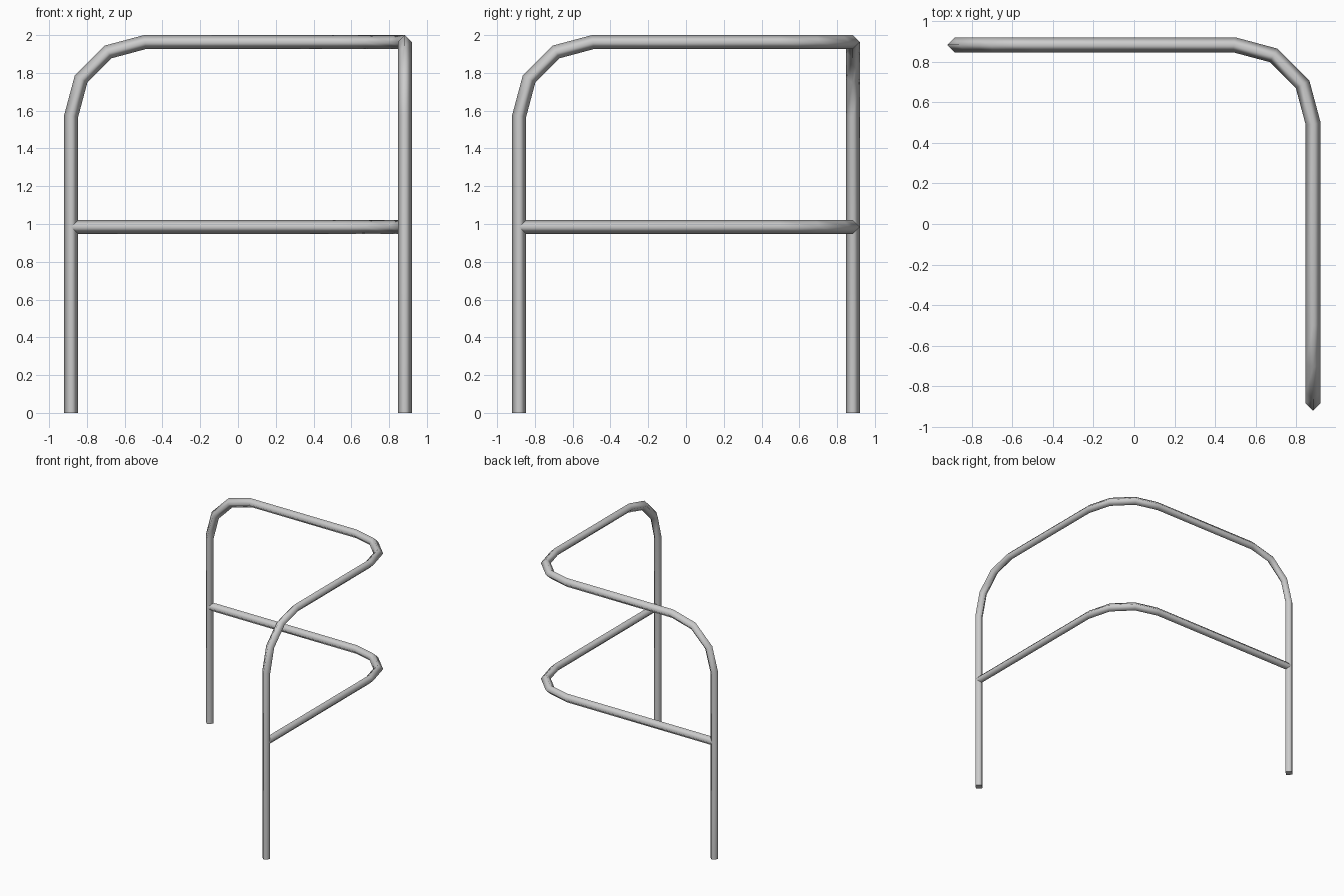
import bpy, bmesh, math
from mathutils import Vector

cube = bpy.data.objects.get("Cube")
if cube:
    bpy.data.objects.remove(cube, do_unlink=True)

R = 0.037            # tube half width
S = 0.92 - R         # offset of the tube centre line
TOP = 2 - R          # height of the top rail
MID = 0.985          # height of the middle rail
BEND = 0.39          # bend radius
STEPS = 3            # straight pieces per bend

steel = bpy.data.materials.new("grey_steel")
steel.use_nodes = True
grey = (0.6, 0.6, 0.6, 1)
steel.diffuse_color = grey
steel.node_tree.nodes["Principled BSDF"].inputs["Base Color"].default_value = grey


def rounded_path(corners):
    """Replace every inner corner with a faceted quarter bend."""
    pts = [Vector(c) for c in corners]
    path = [pts[0]]
    for a, b, c in zip(pts, pts[1:], pts[2:]):
        d_in, d_out = (b - a).normalized(), (c - b).normalized()
        centre = b - d_in * BEND + d_out * BEND
        for i in range(STEPS + 1):
            t = math.pi / 2 * i / STEPS
            path.append(centre + BEND * (d_in * math.sin(t) - d_out * math.cos(t)))
    return path + [pts[-1]]


def tube(name, corners, side):
    """Sweep a four-sided diamond section along a path with mitred joints."""
    path = rounded_path(corners)
    dirs = [(b - a).normalized() for a, b in zip(path, path[1:])]
    u = Vector(side)
    v = dirs[0].cross(u)
    bm = bmesh.new()
    section = [path[0] + R * o for o in (u, v, -u, -v)]
    rings = [[bm.verts.new(p) for p in section]]
    for i, d in enumerate(dirs):
        # slide the section along this piece onto the next joint plane
        nxt = dirs[min(i + 1, len(dirs) - 1)]
        n = (d + nxt).normalized()
        section = [p + d * ((path[i + 1] - p).dot(n) / d.dot(n)) for p in section]
        rings.append([bm.verts.new(p) for p in section])
    for r0, r1 in zip(rings, rings[1:]):
        for k in range(4):
            j = (k + 1) % 4
            bm.faces.new((r0[k], r0[j], r1[j], r1[k])).smooth = True
    # flat end caps with sharp rims
    for ring in (rings[0][::-1], rings[-1]):
        cap = bm.faces.new(ring)
        for e in cap.edges:
            e.smooth = False
    bmesh.ops.recalc_face_normals(bm, faces=bm.faces)
    mesh = bpy.data.meshes.new(name)
    bm.to_mesh(mesh)
    bm.free()
    mesh.materials.append(steel)
    obj = bpy.data.objects.new(name, mesh)
    bpy.context.collection.objects.link(obj)


# Posts and top rail in one bent tube
tube("posts_and_top_rail",
     [(-S, S, 0), (-S, S, TOP), (S, S, TOP), (S, -S, TOP), (S, -S, 0)], (1, 0, 0))

# Middle rail running between the posts
tube("middle_rail", [(-S, S, MID), (S, S, MID), (S, -S, MID)], (0, 0, 1))
